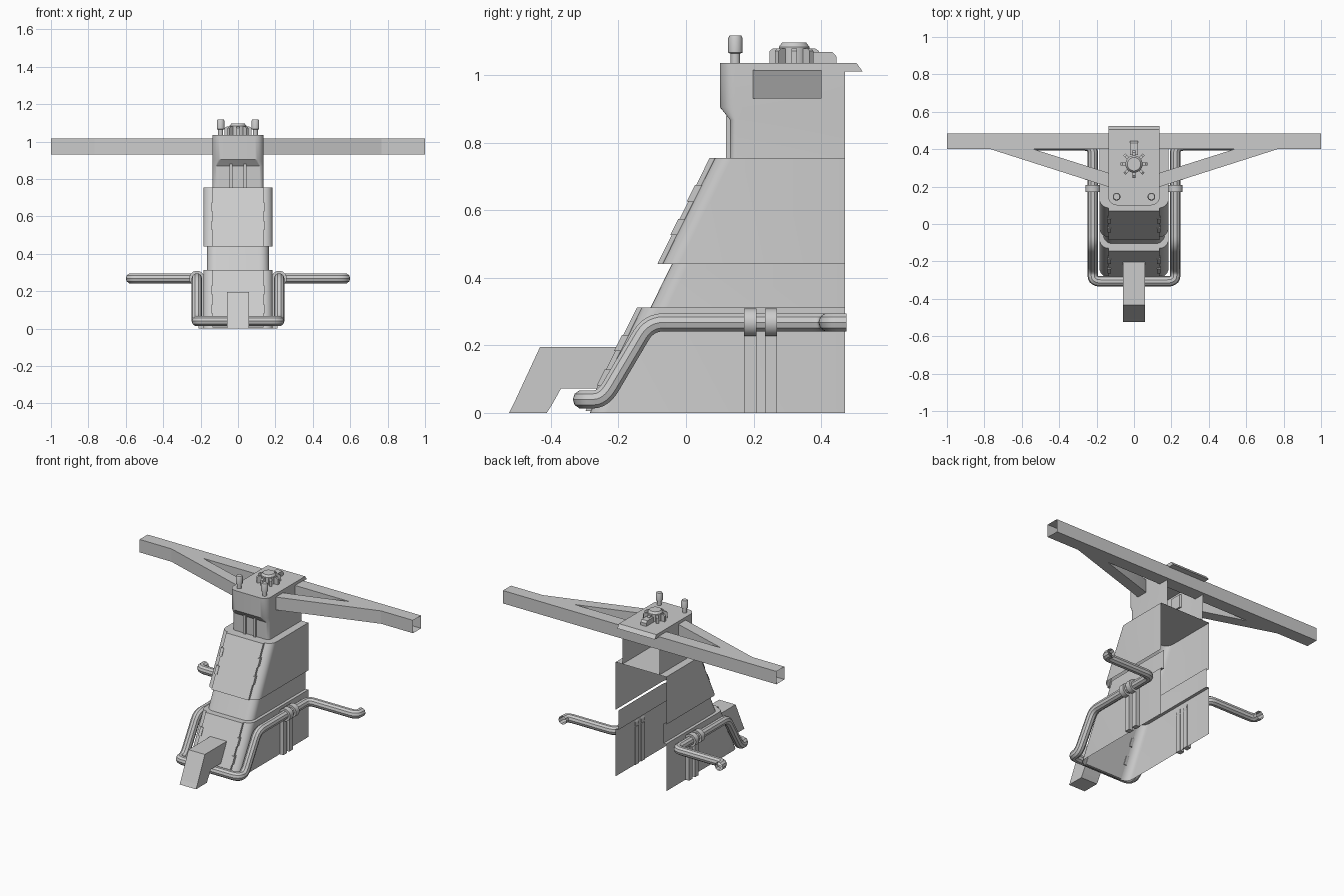
import bpy, bmesh, math
from mathutils import Vector, Matrix

if "Cube" in bpy.data.objects:
    bpy.data.objects.remove(bpy.data.objects["Cube"])


def make(name, verts, faces, fix=True):
    bm = bmesh.new()
    vs = [bm.verts.new(v) for v in verts]
    for f in faces:
        bm.faces.new([vs[i] for i in f])
    if fix:
        bmesh.ops.recalc_face_normals(bm, faces=bm.faces[:])
    me = bpy.data.meshes.new(name)
    bm.to_mesh(me)
    bm.free()
    ob = bpy.data.objects.new(name, me)
    bpy.context.collection.objects.link(ob)
    return ob


def prism(name, pts, a, b, axis='X', caps=True):
    """Extrude a 2D outline (yz for X, xy for Z) from a to b."""
    put = (lambda p, t: (t, *p)) if axis == 'X' else (lambda p, t: (*p, t))
    n = len(pts)
    verts = [put(p, a) for p in pts] + [put(p, b) for p in pts]
    faces = [(i, (i + 1) % n, (i + 1) % n + n, i + n) for i in range(n)]
    if caps:
        faces += [tuple(range(n)), tuple(range(n, 2 * n))]
    return make(name, verts, faces)


def rect(u0, u1, v0, v1):
    return [(u0, v0), (u1, v0), (u1, v1), (u0, v1)]


def shell(name, rings, cap=False, back=0.47, segs=6):
    """Loft U-shaped rings (z, half width, front y, corner radius), open at the back."""
    verts, faces = [], []
    for z, hw, yf, r in rings:
        half = [(hw, back)]
        for i in range(segs + 1):
            t = math.pi / 2 * i / segs
            half.append((hw - r + r * math.cos(t), yf + r - r * math.sin(t)))
        verts += [(x, y, z) for x, y in half + [(-x, y) for x, y in reversed(half)]]
    n = 2 * (segs + 2)
    for k in range(len(rings) - 1):
        for i in range(n - 1):
            j = k * n + i
            faces.append((j, j + n, j + n + 1, j + 1))
    if cap:
        faces.append(tuple(range(len(verts) - n, len(verts))))
    return make(name, verts, faces)


def lathe(name, loc, profile, n=16, along_y=False):
    verts, faces = [], []
    for r, z in profile:
        for i in range(n):
            t = 2 * math.pi * (i + 0.5) / n
            verts.append((r * math.cos(t), r * math.sin(t), z))
    for k in range(len(profile) - 1):
        for i in range(n):
            j = (i + 1) % n
            faces.append((k * n + i, k * n + j, k * n + n + j, k * n + n + i))
    faces += [tuple(range(n)), tuple(range(len(verts) - n, len(verts)))]
    ob = make(name, verts, faces)
    m = Matrix.Translation(loc)
    if along_y:
        m = m @ Matrix.Rotation(-math.pi / 2, 4, 'X')
    ob.data.transform(m)
    return ob


def pipe(name, pts, radius, trim):
    """Sweep a round tube along a path with rounded corners."""
    pts = [Vector(p) for p in pts]
    path = [pts[0]]
    for i in range(1, len(pts) - 1):
        a, p, b = pts[i - 1:i + 2]
        da, db = min(trim, 0.47 * (a - p).length), min(trim, 0.47 * (b - p).length)
        s, e = p + (a - p).normalized() * da, p + (b - p).normalized() * db
        for k in range(7):
            t = k / 6
            path.append(s * (1 - t) ** 2 + p * 2 * t * (1 - t) + e * t * t)
    path.append(pts[-1])
    cu = bpy.data.curves.new(name, 'CURVE')
    cu.dimensions = '3D'
    cu.bevel_depth = radius
    cu.bevel_resolution = 3
    sp = cu.splines.new('POLY')
    sp.points.add(len(path) - 1)
    for q, p in zip(sp.points, path):
        q.co = (*p, 1)
    ob = bpy.data.objects.new(name, cu)
    bpy.context.collection.objects.link(ob)
    bpy.ops.object.select_all(action='DESELECT')
    ob.select_set(True)
    bpy.context.view_layer.objects.active = ob
    bpy.ops.object.convert(target='MESH')
    return ob


# Stepped pedestal shells, open at the back and underneath
shell("lower_body", [(0, .185, -.285, .05), (.312, .185, -.13, .05),
                     (.312, .165, -.105, .05), (.44, .165, -.042, .05)])
shell("upper_body", [(.44, .185, -.07, .05), (.755, .185, .086, .05)], cap=True)
shell("head", [(.755, .135, .13, .02), (.868, .135, .13, .02),
               (.905, .137, .10, .045), (1.035, .137, .10, .045)], cap=True)
prism("head_rear_lip", [(.46, 1.035), (.505, 1.035), (.523, 1.01), (.46, 1.01)], -.137, .137)
for s in (-1, 1):
    prism("neck_rib", rect(s * .037 - .008, s * .037 + .008, .118, .14), .755, .88, 'Z')

# Sloped front plates with edge clips
for tag, z0, z1, y0, y1, clips in (("upper", .44, .755, -.085, .07, (.65, .55)),
                                   ("lower", .005, .312, -.298, -.145, (.207, .105))):
    prism(tag + "_front_plate", [(y0, z0), (y1, z1), (y1 + .02, z1), (y0 + .02, z0)], -.135, .135)
    slope = (y1 - y0) / (z1 - z0)
    for s in (-1, 1):
        for zc in clips:
            a, b = zc - .024, zc + .024
            ya, yb = y0 + slope * (a - z0) - .004, y0 + slope * (b - z0) - .004
            prism("plate_clip", [(ya, a), (yb, b), (yb + .028, b), (ya + .028, a)],
                  s * .122, s * .142)

# Front foot
prism("front_foot", [(-.51, .027), (-.395, .027), (-.37, .072), (-.25, .072),
                     (-.19, .195), (-.432, .195)], -.06, .06)
prism("front_foot_pad", [(-.524, 0), (-.412, 0), (-.395, .027), (-.51, .027)], -.06, .06)

# Continuous tubular frame with side arms
half = [(.572, .475, .268), (.572, .42, .268), (.22, .42, .268),
        (.22, -.11, .268), (.22, -.245, .04), (.22, -.307, .04)]
pipe("tube_frame", half + [(-x, y, z) for x, y, z in reversed(half)], .028, .045)

# Pipe clamps and their vertical straps
for s in (-1, 1):
    for y in (.172, .234):
        lathe("pipe_clamp", (s * .22, y, .268), [(.041, 0), (.041, .036)], 20, True)
        prism("clamp_strap", rect(y, y + .036, 0, .25), s * .18, s * .212)

# Cross beam (hollow) with diagonal braces
prism("cross_beam", rect(.4, .484, .93, 1.015), -1, 1, caps=False)
for s in (-1, 1):
    prism("beam_brace", [(s * .77, .401), (s * .54, .401), (s * .125, .27), (s * .125, .195)],
          .93, 1.015, 'Z')

# Top knobs
for s in (-1, 1):
    lathe("top_knob", (s * .093, .146, 1.03),
          [(.014, 0), (.014, .033), (.021, .036), (.021, .08), (.017, .087)], 14)

# Central hub with radial lugs and latch
lathe("hub", (0, .32, 1.033), [(.046, 0), (.046, .05), (.036, .063)], 20)
for i in range(8):
    lug = prism("hub_lug", [(.035, 0), (.073, 0), (.073, .038), (.062, .046), (.035, .046)],
                -.008, .008)
    lug.data.transform(Matrix.Translation((0, .32, 1.033)) @ Matrix.Rotation(i * math.pi / 4, 4, 'Z'))
prism("hub_latch", [(.37, 1.033), (.445, 1.033), (.445, 1.055), (.433, 1.068), (.37, 1.068)],
      -.021, .021)

# Smooth rounded surfaces, keep hard edges
bpy.ops.object.select_all(action='SELECT')
bpy.context.view_layer.objects.active = bpy.data.objects["head"]
bpy.ops.object.shade_smooth_by_angle(angle=math.radians(32))
